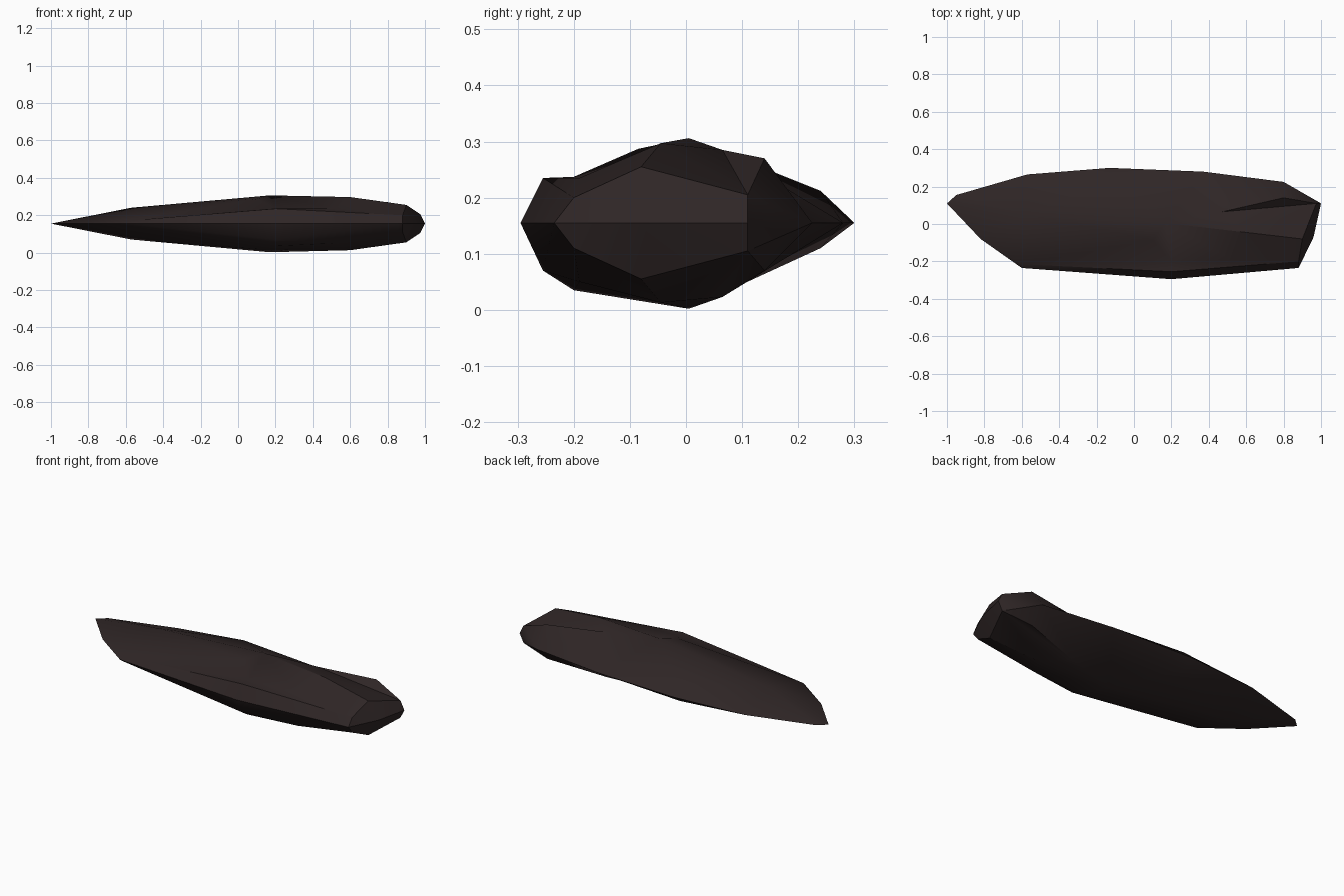
import bpy
import bmesh
from mathutils import Vector
from mathutils.geometry import delaunay_2d_cdt

default_cube = bpy.data.objects.get("Cube")
if default_cube:
    bpy.data.objects.remove(default_cube, do_unlink=True)

MIDDLE = 0.155  # height of the sharp rim all round the shard

# Sharp rim outline, counter-clockwise
rim = [(1, .11), (.8, .225), (.37, .28), (-.13, .3), (-.57, .265), (-.95, .155),
       (-1, .11), (-.82, -.08), (-.6, -.235), (.2, -.295), (.88, -.235), (.96, -.07)]
TAIL_RIM = range(4, 8)

# Chipped facet corners: x, y, rise above the rim, drop below the rim
corners = {
    "tail_crest": (-.57, .05, .085, .085),
    "crest": (.17, .005, .151, .153),
    "nose_crest": (.6, -.045, .142, .142),
    "nose_top": (.9, -.08, .1, .1),
    "nose_back": (.975, .11, .05, .05),
    "nose_front": (.88, -.2, .045, .045),
    "chip_start": (.47, .065, .13, .132),
    "chip_peak": (.8, .14, .115, .085),
    "back_shoulder": (-.13, .24, .057, .045),
    "front_slope": (.1, -.085, .132, .135),
    "front_tail": (-.6, -.215, .015, .015),
    "front_edge": (.2, -.255, .08, .085),
    "front_ledge": (.2, -.2, .082, .12),
    "front_chip": (.52, -.19, .08, .105),
}

# Creases that must stay as edges between the facets
creases = [
    ("tail_crest", "crest", "nose_crest", "nose_top"),
    ("nose_front", "nose_top", "nose_back"),
    ("front_tail", "front_edge", "nose_front"),
    ("front_tail", "front_ledge", "front_chip", "nose_front"),
    ("chip_start", "nose_back", "chip_peak", "chip_start"),
]


def crease_edges(names, first_index):
    """Pair up point indices along the creases, and fan the crest to the tail rim."""
    pairs = []
    for chain in creases:
        for start, end in zip(chain, chain[1:]):
            pairs.append((first_index + names.index(start),
                          first_index + names.index(end)))
    tail = first_index + names.index("tail_crest")
    return pairs + [(tail, i) for i in TAIL_RIM]


def build_shard():
    names = list(corners)
    count = len(rim)
    flat = [Vector(p) for p in rim]
    flat += [Vector(corners[name][:2]) for name in names]
    result = delaunay_2d_cdt(flat, crease_edges(names, count), [], 0, 1e-5)
    points, faces, origins = result[0], result[2], result[3]

    bm = bmesh.new()
    upper, lower = [], []
    for point, origin in zip(points, origins):
        source = origin[0]
        if source < count:
            vert = bm.verts.new((point.x, point.y, MIDDLE))
            upper.append(vert)
            lower.append(vert)
        else:
            rise, drop = corners[names[source - count]][2:]
            upper.append(bm.verts.new((point.x, point.y, MIDDLE + rise)))
            lower.append(bm.verts.new((point.x, point.y, MIDDLE - drop)))

    # Upper and lower shells share the rim; facets need a corner off the rim
    for face in faces:
        if any(upper[i] != lower[i] for i in face):
            bm.faces.new([upper[i] for i in face])
            bm.faces.new([lower[i] for i in reversed(face)])
    bmesh.ops.recalc_face_normals(bm, faces=bm.faces[:])

    mesh = bpy.data.meshes.new("stone_shard")
    bm.to_mesh(mesh)
    bm.free()
    shard = bpy.data.objects.new("stone_shard", mesh)
    bpy.context.collection.objects.link(shard)
    return shard


def make_material(name, colour):
    material = bpy.data.materials.new(name)
    material.use_nodes = True
    material.diffuse_color = colour
    shader = material.node_tree.nodes["Principled BSDF"]
    shader.inputs["Base Color"].default_value = colour
    shader.inputs["Roughness"].default_value = 0.9
    return material


shard = build_shard()
shard.data.materials.append(make_material("dark_brown_stone", (.028, .019, .019, 1)))

# Soft shading on shallow facets, sharp edges on the rim and the nose
bpy.ops.object.select_all(action="DESELECT")
shard.select_set(True)
bpy.context.view_layer.objects.active = shard
bpy.ops.object.shade_smooth_by_angle(angle=0.5)
